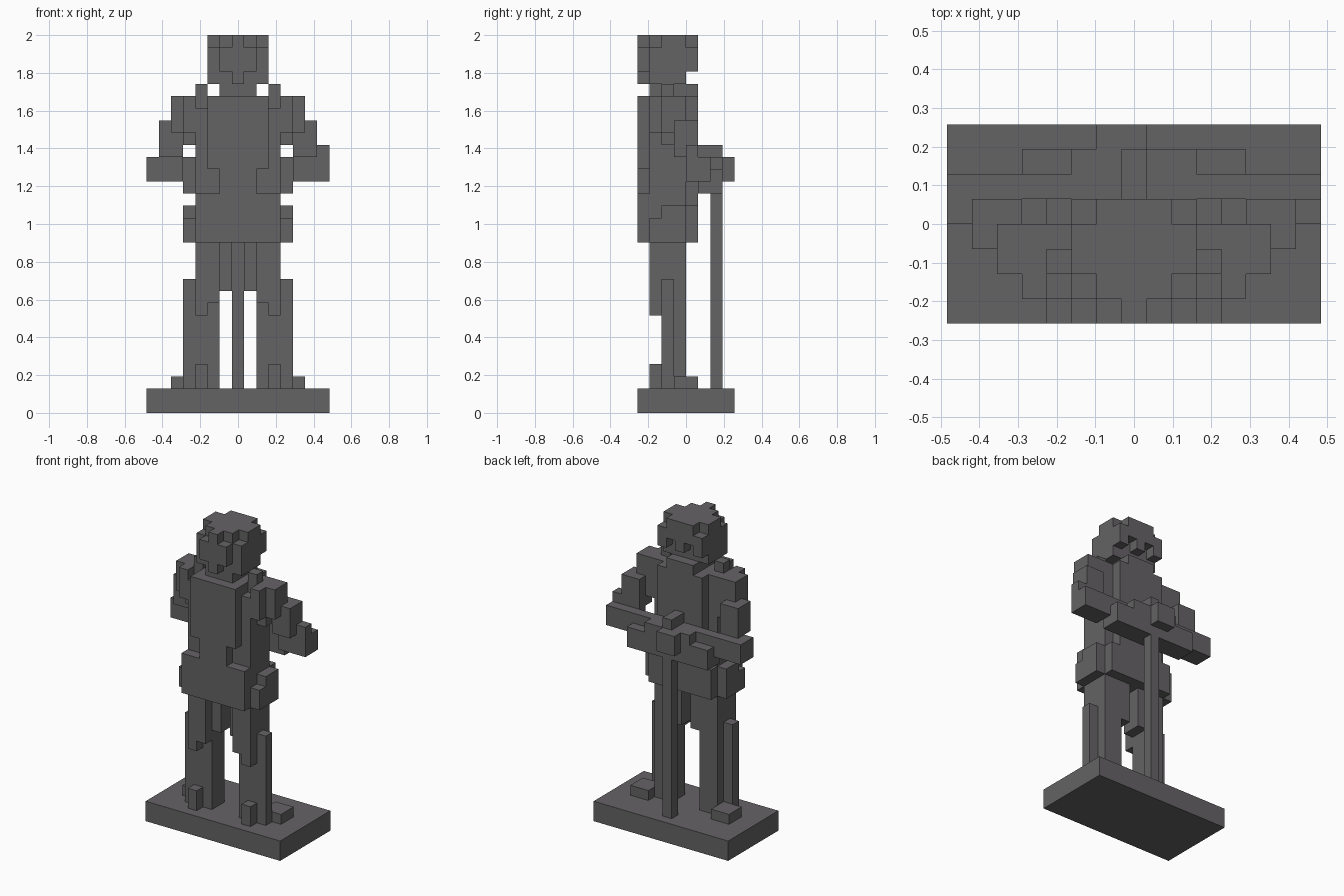
import bpy, bmesh
from mathutils import Vector

cube = bpy.data.objects.get("Cube")
if cube:
    bpy.data.objects.remove(cube, do_unlink=True)

U = 2 / 31          # edge length of one block
cells = {}          # block position -> part name

grey = bpy.data.materials.new("dark_grey")
grey.use_nodes = True
COLOUR = (0.13, 0.125, 0.13, 1)
grey.diffuse_color = COLOUR
grey.node_tree.nodes["Principled BSDF"].inputs["Base Color"].default_value = COLOUR


def box(part, x, y, z):
    """Fill blocks: x and y are inclusive block columns, z runs between two levels."""
    for i in range(x[0], x[1] + 1):
        for j in range(y[0], y[1] + 1):
            for k in range(*z):
                cells.setdefault((i, j, k), part)


def wide(part, half, y, z):
    box(part, (-half, half), y, z)


def pair(part, x, y, z):
    box("left_" + part, x, y, z)
    box("right_" + part, (-x[1], -x[0]), y, z)


def remove(x, y, z):
    for side in (-1, 1):
        for k in range(*z):
            cells.pop((side * x, y, k), None)


# Plinth and walking stick
wide("plinth", 7, (0, 7), (0, 2))
wide("walking_stick", 0, (6, 6), (2, 18))

# Legs
pair("leg", (2, 3), (2, 3), (2, 14))
pair("leg", (2, 2), (1, 1), (9, 14))
pair("leg", (3, 3), (1, 1), (8, 14))
pair("leg", (1, 1), (2, 3), (10, 14))
pair("leg", (4, 4), (2, 2), (2, 11))

# Feet
pair("foot", (3, 3), (1, 1), (2, 4))
pair("foot", (4, 5), (3, 4), (2, 3))

# Coat skirt, with stepped pockets
wide("coat_skirt", 3, (0, 4), (14, 17))
pair("pocket", (4, 4), (1, 3), (14, 16))
pair("pocket", (4, 4), (2, 3), (16, 17))

# Torso
wide("torso", 3, (1, 3), (17, 25))
wide("torso", 2, (1, 4), (17, 26))
wide("coat_back", 3, (0, 0), (17, 18))
wide("coat_back", 1, (0, 0), (18, 20))
wide("coat_back", 2, (0, 0), (20, 26))

# Shoulders
pair("shoulder", (3, 5), (2, 3), (24, 26))
pair("shoulder", (4, 4), (1, 1), (23, 26))
pair("shoulder", (3, 3), (2, 2), (26, 27))

# Arms bent out to the elbow and forward again to the stick
pair("upper_arm", (4, 5), (2, 3), (23, 25))
pair("upper_arm", (4, 4), (2, 3), (22, 23))
pair("upper_arm", (5, 6), (3, 4), (21, 24))
pair("elbow", (6, 7), (4, 5), (19, 21))
box("left_elbow", (7, 7), (4, 4), (21, 22))
pair("forearm", (5, 6), (4, 5), (19, 21))
pair("forearm", (3, 5), (5, 5), (19, 21))
pair("forearm", (2, 4), (5, 6), (18, 20))
pair("forearm", (3, 4), (5, 5), (20, 21))

# Hands stacked on the stick
box("hands", (-2, 2), (5, 6), (18, 21))
box("hands", (-1, 0), (7, 7), (19, 21))
wide("hands", 0, (5, 6), (21, 22))

# Neck and rounded head
wide("neck", 1, (1, 4), (26, 27))
wide("head", 2, (1, 3), (27, 30))
wide("head", 2, (4, 4), (28, 30))
wide("head", 2, (2, 3), (30, 31))
wide("head", 1, (1, 4), (30, 31))
wide("head", 1, (0, 0), (28, 30))
wide("head", 0, (0, 0), (27, 31))

# Eye sockets
remove(1, 4, (28, 29))

# One mesh per part, made of the exposed block faces only
DIRECTIONS = [Vector(d) * s for d in ((1, 0, 0), (0, 1, 0), (0, 0, 1)) for s in (1, -1)]
for part in sorted(set(cells.values())):
    bm = bmesh.new()
    for cell, owner in cells.items():
        if owner != part:
            continue
        centre = Vector((cell[0], cell[1] - 3.5, cell[2] + 0.5))
        for n in DIRECTIONS:
            if tuple(int(c + d) for c, d in zip(cell, n)) in cells:
                continue
            a = Vector((n.y, n.z, n.x))
            b = n.cross(a)
            corners = (a + b, b - a, -a - b, a - b)
            bm.faces.new([bm.verts.new((centre + (n + c) / 2) * U) for c in corners])
    bmesh.ops.remove_doubles(bm, verts=bm.verts, dist=U / 100)
    bmesh.ops.dissolve_limit(bm, angle_limit=0.01, verts=bm.verts, edges=bm.edges)
    mesh = bpy.data.meshes.new(part)
    bm.to_mesh(mesh)
    bm.free()
    mesh.materials.append(grey)
    bpy.context.collection.objects.link(bpy.data.objects.new(part, mesh))
